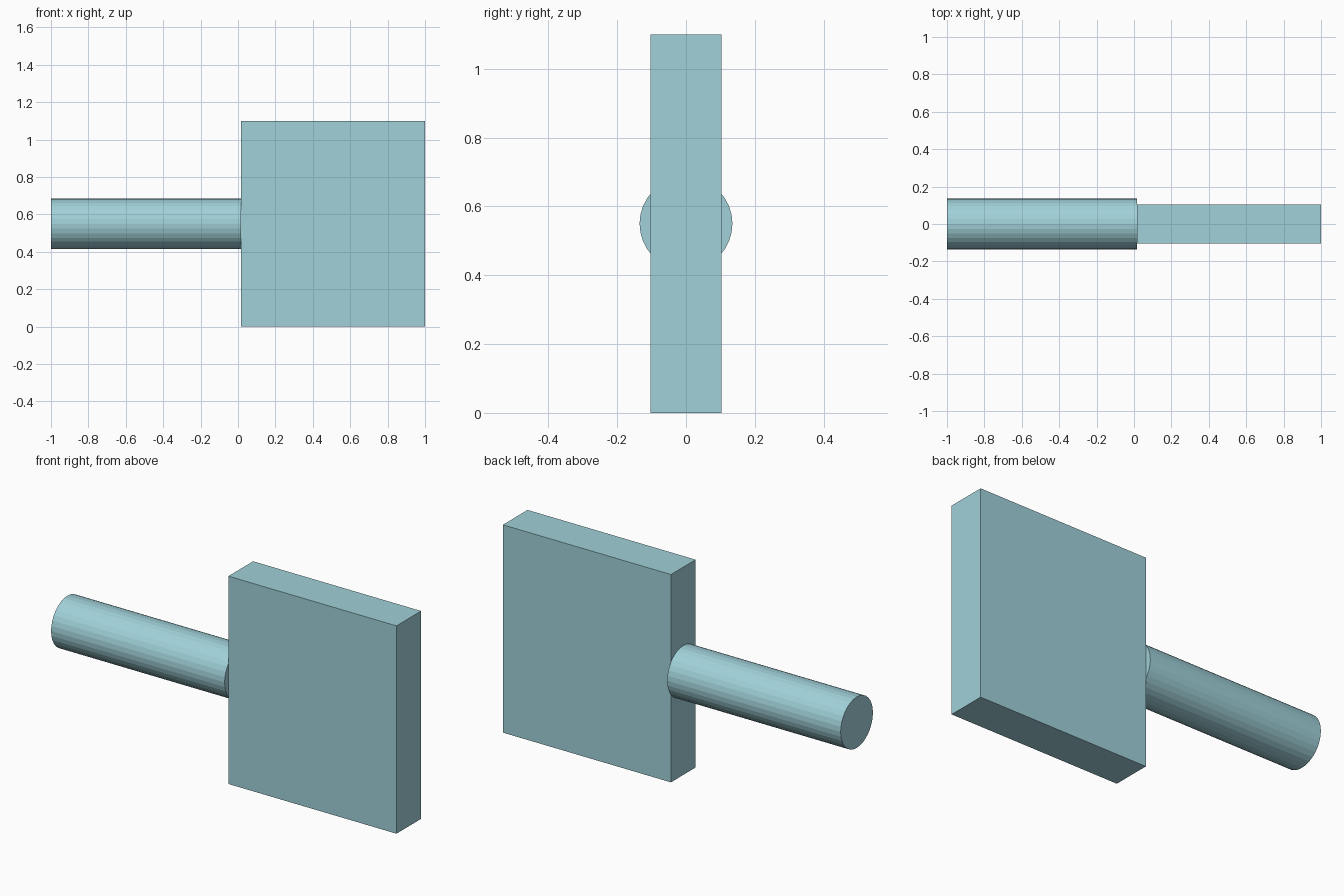
import bpy
import math

if "Cube" in bpy.data.objects:
    bpy.data.objects.remove(bpy.data.objects["Cube"])

# One flat pale teal for the whole model
teal = bpy.data.materials.new("pale_teal")
teal.diffuse_color = (0.352, 0.638, 0.694, 1.0)
teal.use_nodes = True
teal.node_tree.nodes["Principled BSDF"].inputs["Base Color"].default_value = teal.diffuse_color

JOINT_X = 0.016   # where the handle meets the head
HEIGHT = 1.10
HALF_DEPTH = 0.103
HANDLE_RADIUS = 0.135


def finish(name):
    obj = bpy.context.object
    obj.name = name
    obj.data.materials.append(teal)
    bpy.ops.object.transform_apply(location=False, rotation=True, scale=True)
    return obj


# Flat rectangular head
bpy.ops.mesh.primitive_cube_add(size=1, location=((JOINT_X + 1) / 2, 0, HEIGHT / 2))
bpy.context.object.scale = (1 - JOINT_X, 2 * HALF_DEPTH, HEIGHT)
finish("head")

# Faceted round handle along x
bpy.ops.mesh.primitive_cylinder_add(
    vertices=32, radius=HANDLE_RADIUS, depth=JOINT_X + 1,
    location=((JOINT_X - 1) / 2, 0, HEIGHT / 2),
    rotation=(0, math.pi / 2, 0))
finish("handle")
